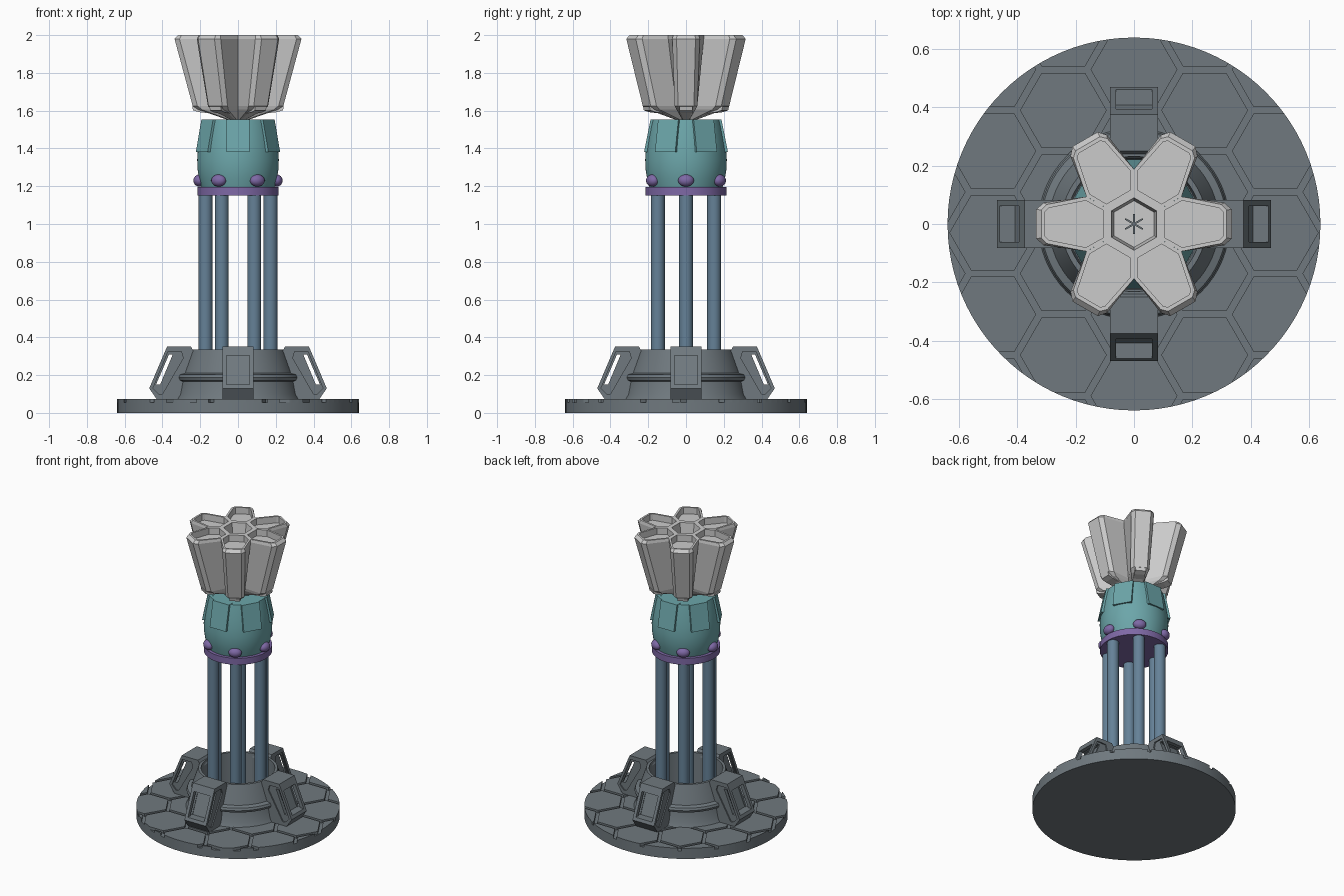
import bpy, bmesh, math
from mathutils import Matrix, Vector

if "Cube" in bpy.data.objects:
    bpy.data.objects.remove(bpy.data.objects["Cube"])

def material(name, rgb):
    m = bpy.data.materials.new(name)
    m.diffuse_color = (*rgb, 1)
    m.use_nodes = True
    m.node_tree.nodes["Principled BSDF"].inputs["Base Color"].default_value = m.diffuse_color
    return m

SLATE = material("slate", (0.16, 0.19, 0.21))
BLUE = material("steel_blue", (0.13, 0.22, 0.31))
TEAL = material("teal", (0.15, 0.38, 0.40))
PURPLE = material("purple", (0.21, 0.14, 0.38))

def finish(bm, name, mat=None, smooth=False):
    bmesh.ops.remove_doubles(bm, verts=bm.verts, dist=1e-5)
    bmesh.ops.recalc_face_normals(bm, faces=bm.faces)
    me = bpy.data.meshes.new(name)
    bm.to_mesh(me)
    bm.free()
    ob = bpy.data.objects.new(name, me)
    bpy.context.collection.objects.link(ob)
    if mat:
        me.materials.append(mat)
    if smooth:
        bpy.ops.object.select_all(action='DESELECT')
        ob.select_set(True)
        bpy.context.view_layer.objects.active = ob
        bpy.ops.object.shade_smooth_by_angle(angle=math.radians(35))
    return ob

def loft(bm, rings, caps=True):
    """Skin equal-length rings of points; returns the last cap."""
    vs = [[bm.verts.new(p) for p in r] for r in rings]
    n = len(vs[0])
    for a, b in zip(vs, vs[1:]):
        for i in range(n):
            j = (i + 1) % n
            bm.faces.new((a[i], a[j], b[j], b[i]))
    if caps:
        bm.faces.new(vs[0][::-1])
        return bm.faces.new(vs[-1])

def circle(r, z, n=64):
    return [(r * math.cos(2 * math.pi * i / n), r * math.sin(2 * math.pi * i / n), z) for i in range(n)]

def lathe(name, profile, mat, n=64):
    bm = bmesh.new()
    loft(bm, [circle(max(r, 0.002), z, n) for r, z in profile])
    return finish(bm, name, mat, True)

def prism(name, outline, y0, y1, mat=None):
    bm = bmesh.new()
    loft(bm, [[(r, y, z) for r, z in outline] for y in (y0, y1)])
    return finish(bm, name, mat)

def radial(ob, count, start=0):
    """Place copies of an object around the z axis."""
    for k in range(count):
        c = ob if k == 0 else ob.copy()
        if k:
            bpy.context.collection.objects.link(c)
            c.name = f"{ob.name}_{k + 1}"
        c.matrix_world = Matrix.Rotation(math.radians(start + 360 * k / count), 4, 'Z')

# base disc with raised hexagonal paving
R, PITCH, GAP = 0.64, 0.28, 0.011
lathe("base_disc", [(R, 0), (R, 0.055)], SLATE, 96)

def clip(poly, nrm, d):
    out = []
    for a, b in zip(poly, poly[1:] + poly[:1]):
        da, db = a.dot(nrm) - d, b.dot(nrm) - d
        if da <= 0:
            out.append(a)
        if da * db < 0:
            out.append(a.lerp(b, da / (da - db)))
    return out

bm = bmesh.new()
for i in range(-3, 4):
    for j in range(-3, 4):
        c = Vector((i * PITCH * math.sqrt(3) / 2, -0.03 + PITCH * (j + 0.5 * (i % 2))))
        poly = [Vector(p[:2]) for p in circle(R, 0, 96)]
        for k in range(6):
            a = math.radians(30 + 60 * k)
            nrm = Vector((math.cos(a), math.sin(a)))
            poly = clip(poly, nrm, c.dot(nrm) + PITCH / 2 - GAP)
        if len(poly) > 2:
            loft(bm, [[(p.x, p.y, z) for p in poly] for z in (0.05, 0.074)])
finish(bm, "base_hex_tiles", SLATE)

# hollow conical hub with a bead round it
lathe("base_hub", [(0.33, 0.07), (0.315, 0.1), (0.303, 0.165), (0.318, 0.172), (0.324, 0.187),
                   (0.318, 0.202), (0.292, 0.21), (0.25, 0.335), (0.232, 0.335), (0.225, 0.11), (0, 0.11)], SLATE)

# four clamp arms with window and side slots
arm = prism("clamp_arm", [(0.22, 0.072), (0.43, 0.072), (0.47, 0.13), (0.375, 0.352), (0.25, 0.352), (0.225, 0.31)],
            -0.083, 0.083, SLATE)
side = [(0.30, 0.325), (0.37, 0.325), (0.45, 0.13), (0.42, 0.10), (0.40, 0.10), (0.29, 0.29)]
cutters = [
    prism("cut_window", [(0.52, 0.15), (0.45, 0.305), (0.343, 0.305), (0.408, 0.15)], -0.062, 0.062),
    prism("cut_slot", [(0.434, 0.15), (0.412, 0.15), (0.345, 0.31), (0.365, 0.31)], -0.12, 0.12),
    prism("cut_side_a", side, 0.075, 0.12), prism("cut_side_b", side, -0.12, -0.075)]
bpy.context.view_layer.objects.active = arm
for c in cutters:
    c.hide_render = True
    m = arm.modifiers.new("cut", 'BOOLEAN')
    m.operation, m.solver, m.object = 'DIFFERENCE', 'EXACT', c
    bpy.ops.object.modifier_apply(modifier=m.name)
    bpy.data.objects.remove(c)
radial(arm, 4)

# six rods
bm = bmesh.new()
loft(bm, [[(x + 0.172, y, z) for x, y, _ in circle(0.037, 0, 20)] for z in (0.1, 1.16)])
radial(finish(bm, "rod", BLUE, True), 6)

# purple collar and studs
lathe("collar", [(0.215, 1.15), (0.215, 1.195)], PURPLE)
bm = bmesh.new()
bmesh.ops.create_uvsphere(bm, u_segments=20, v_segments=12, radius=1)
bmesh.ops.transform(bm, matrix=Matrix.Translation((0.205, 0, 1.23)) @ Matrix.Diagonal((0.031, 0.042, 0.032, 1)),
                    verts=bm.verts)
radial(finish(bm, "stud", PURPLE, True), 6)

# teal bulb and its flat cover plates
lathe("bulb", [(0.192, 1.19), (0.206, 1.24), (0.214, 1.29), (0.216, 1.34), (0.212, 1.40),
               (0.203, 1.46), (0.192, 1.52), (0.185, 1.552)], TEAL)
plate = prism("cover_plate", [(0.17, 1.38), (0.222, 1.38), (0.188, 1.553), (0.15, 1.553)], -0.062, 0.062, TEAL)
radial(plate, 6, 30)

# flared head: six petals with recessed tops
def section(z, e, a, d, b):
    half = [(e, e * 0.577), (a, a * 0.577), d, b]
    return [(r, -w, z) for r, w in half] + [(r, w, z) for r, w in half[::-1]]

bm = bmesh.new()
top = loft(bm, [section(1.55, 0.015, 0.03, (0.04, 0.016), (0.05, 0.012)),
                section(1.605, 0.04, 0.085, (0.19, 0.05), (0.21, 0.035)),
                section(1.625, 0.045, 0.09, (0.215, 0.06), (0.24, 0.042)),
                section(1.98, 0.093, 0.163, (0.31, 0.073), (0.336, 0.05)),
                section(2.0, 0.095, 0.163, (0.30, 0.067), (0.318, 0.048))])
bm.normal_update()
bmesh.ops.inset_region(bm, faces=[top], thickness=0.014)
well = bmesh.ops.extrude_discrete_faces(bm, faces=[top])["faces"][0]
bmesh.ops.translate(bm, verts=well.verts, vec=(0, 0, -0.045))
radial(finish(bm, "petal"), 6)

# petal feet
foot = prism("petal_foot", [(0.14, 1.585), (0.205, 1.592), (0.238, 1.602), (0.243, 1.622), (0.14, 1.622)], -0.034, 0.034)
radial(foot, 6)

# hexagonal core with recessed centre and star ribs
bm = bmesh.new()
def hexa(r, z):
    return [Matrix.Rotation(math.radians(30), 3, 'Z') @ Vector(p) for p in circle(r, z, 6)]
loft(bm, [hexa(0.03, 1.55), hexa(0.11, 2.0), hexa(0.09, 2.0), hexa(0.08, 1.93)])
finish(bm, "head_core")
radial(prism("star_rib", [(-0.035, 1.92), (0.035, 1.92), (0.035, 1.94), (-0.035, 1.94)], -0.003, 0.003, SLATE), 3, 30)
